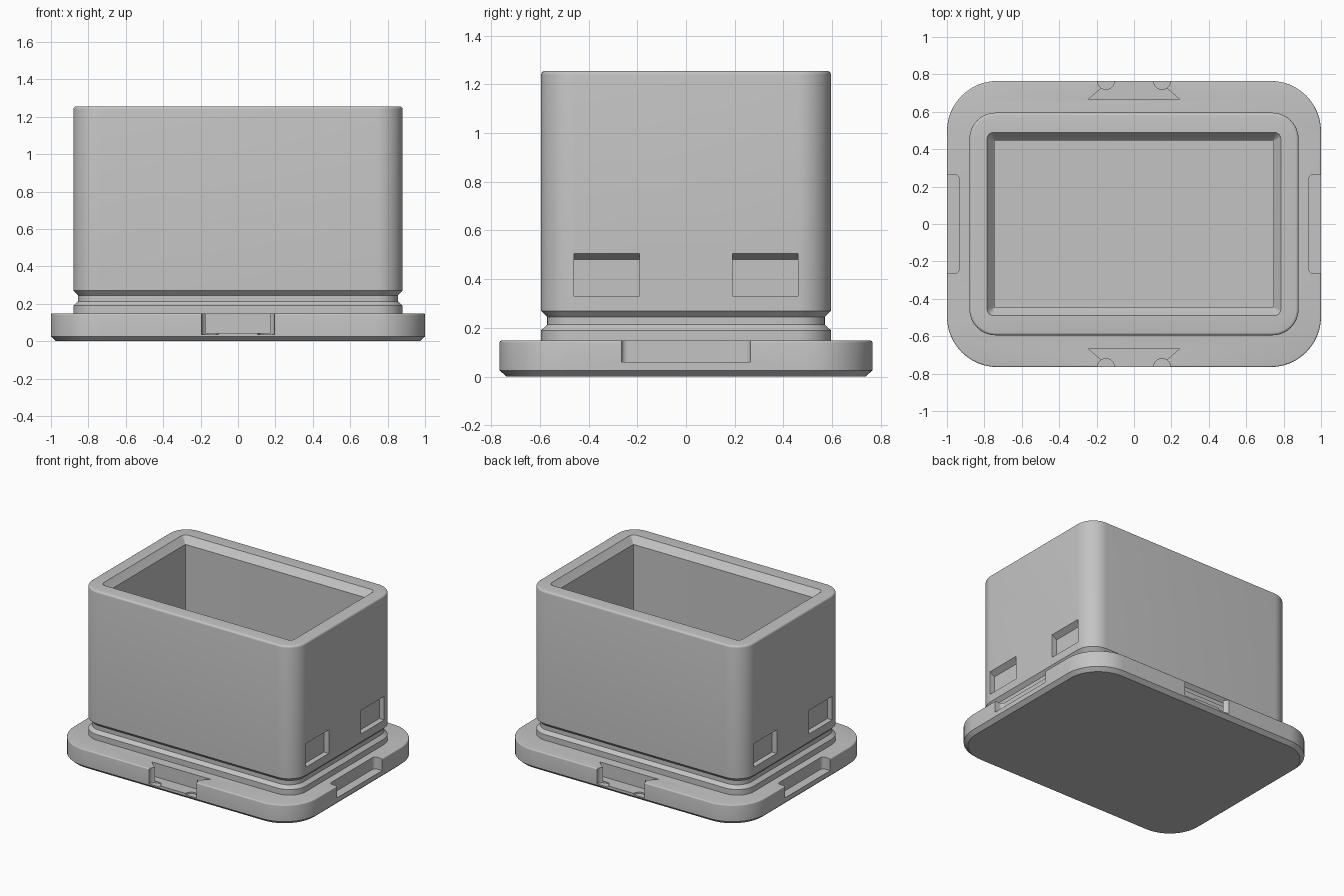
import bpy, bmesh
from math import sin, cos, pi, radians
from mathutils import Vector

if "Cube" in bpy.data.objects:
    bpy.data.objects.remove(bpy.data.objects["Cube"])

grey = bpy.data.materials.new("matte grey")
grey.use_nodes = True
grey.diffuse_color = (0.55, 0.55, 0.55, 1)
grey.node_tree.nodes["Principled BSDF"].inputs["Base Color"].default_value = grey.diffuse_color


def rounded_rect(hx, hy, r, z, cx=0, steps=12):
    ring = []
    for q, (sx, sy) in enumerate([(1, 1), (-1, 1), (-1, -1), (1, -1)]):
        for i in range(steps + 1):
            a = (q + i / steps) * pi / 2
            ring.append((cx + sx * (hx - r) + r * cos(a), sy * (hy - r) + r * sin(a), z))
    return ring


def loft(name, rings):
    """Closed solid skinned through rings of equal length."""
    bm = bmesh.new()
    rows = [[bm.verts.new(p) for p in ring] for ring in rings]
    for low, high in zip(rows, rows[1:]):
        n = len(low)
        for i in range(n):
            j = (i + 1) % n
            bm.faces.new((low[i], low[j], high[j], high[i]))
    bm.faces.new(rows[0][::-1])
    bm.faces.new(rows[-1])
    bmesh.ops.recalc_face_normals(bm, faces=bm.faces)
    mesh = bpy.data.meshes.new(name)
    bm.to_mesh(mesh)
    bm.free()
    mesh.materials.append(grey)
    obj = bpy.data.objects.new(name, mesh)
    bpy.context.collection.objects.link(obj)
    return obj


def prism(name, points, offset):
    return loft(name, [points, [tuple(Vector(p) + Vector(offset)) for p in points]])


def carve(obj, cutters):
    for cutter in cutters:
        mod = obj.modifiers.new("cut", 'BOOLEAN')
        mod.operation, mod.solver, mod.object = 'DIFFERENCE', 'EXACT', cutter
    dg = bpy.context.evaluated_depsgraph_get()
    mesh = bpy.data.meshes.new_from_object(obj.evaluated_get(dg))
    obj.modifiers.clear()
    obj.data = mesh
    for cutter in cutters:
        bpy.data.objects.remove(cutter)


def smooth(obj):
    bpy.ops.object.select_all(action='DESELECT')
    obj.select_set(True)
    bpy.context.view_layer.objects.active = obj
    bpy.ops.object.shade_smooth_by_angle(angle=radians(30))


def fillet(r, top, steps=4):
    """Inset and height pairs for a rounded upper edge."""
    return [(r * (1 - cos(i * pi / 2 / steps)), top - r + r * sin(i * pi / 2 / steps))
            for i in range(steps + 1)]


# Base plate: chamfered underside, lightly rounded upper edge
plate_profile = [(0.028, 0), (0, 0.025)] + fillet(0.008, 0.148)
base_plate = loft("base_plate", [rounded_rect(1 - d, 0.765 - d, 0.27 - d, z) for d, z in plate_profile])

cutters = []
for s in (-1, 1):
    # Grip notches at the two ends
    cutters.append(loft("end_notch", [rounded_rect(0.065, 0.265, 0.025, z, cx=s) for z in (0.06, 0.3)]))
    # Dovetail slots at front and back
    dovetail = [(-0.245, s * 0.665, 0.045), (0.245, s * 0.665, 0.045),
                (0.125, s * 0.77, 0.045), (-0.125, s * 0.77, 0.045)]
    cutters.append(prism("dovetail_slot", dovetail, (0, 0, 0.25)))
    # Round reliefs at the slot mouths
    for x in (-0.15, 0.15):
        circle = [(x + 0.045 * cos(a * pi / 16), s * 0.765 + 0.045 * sin(a * pi / 16), 0.035)
                  for a in range(32)]
        cutters.append(prism("round_relief", circle, (0, 0, 0.3)))
carve(base_plate, cutters)
smooth(base_plate)

# Bin: grooved foot, straight walls, rounded rim
outer = [(0, 0.14), (0, 0.19), (0.025, 0.213), (0.025, 0.245), (0, 0.27)] + fillet(0.015, 1.255)
rings = [rounded_rect(0.88 - d, 0.595 - d, 0.14 - d, z) for d, z in outer]
# Hollow with a chamfered mouth
for hx, hy, r, z in [(0.785, 0.49, 0.035, 1.255), (0.778, 0.483, 0.028, 1.245),
                     (0.745, 0.447, 0.004, 1.205), (0.745, 0.447, 0.004, 0.16)]:
    rings.append(rounded_rect(hx, hy, r, z))
bin_body = loft("bin_body", rings)

# Latch pockets with sloping tops in both end walls
pockets = []
for s in (-1, 1):
    for y in (-0.46, 0.19):
        section = [(s * 0.84, y, 0.33), (s * 0.92, y, 0.33), (s * 0.92, y, 0.53), (s * 0.84, y, 0.48)]
        pockets.append(prism("latch_pocket", section, (0, 0.27, 0)))
carve(bin_body, pockets)
smooth(bin_body)
